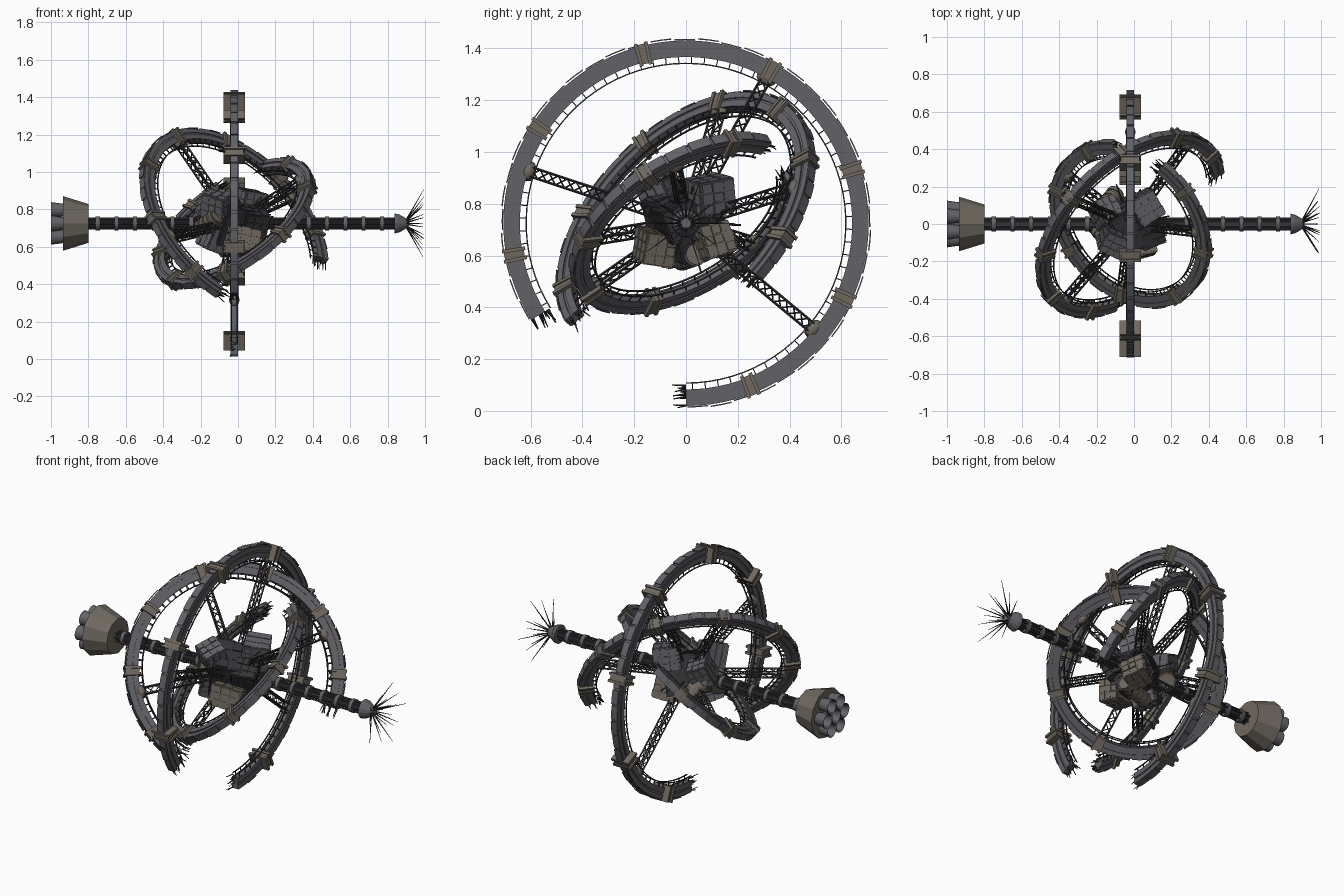
import bpy, bmesh, math, random
from mathutils import Matrix, Vector

if "Cube" in bpy.data.objects:
    bpy.data.objects.remove(bpy.data.objects["Cube"])

random.seed(7)
C = Vector((-0.02, 0, 0.725))
AXIS_X = Matrix.Rotation(math.pi / 2, 4, 'Y')
T = Matrix.Translation


def material(name, rgb):
    m = bpy.data.materials.new(name)
    m.diffuse_color = (*rgb, 1)
    m.use_nodes = True
    m.node_tree.nodes["Principled BSDF"].inputs["Base Color"].default_value = m.diffuse_color
    return m


STEEL = material("steel", (0.12, 0.12, 0.135))
TAN = material("tan_metal", (0.16, 0.14, 0.115))
DARK = material("dark_metal", (0.035, 0.035, 0.04))


def finish(bm, name, mat, smooth=False):
    me = bpy.data.meshes.new(name)
    bmesh.ops.recalc_face_normals(bm, faces=bm.faces[:])
    bm.to_mesh(me)
    bm.free()
    me.materials.append(mat)
    ob = bpy.data.objects.new(name, me)
    bpy.context.collection.objects.link(ob)
    if smooth:
        bpy.context.view_layer.objects.active = ob
        ob.select_set(True)
        bpy.ops.object.shade_smooth_by_angle()
        ob.select_set(False)


def box(bm, m, sx, sy, sz):
    bmesh.ops.create_cube(bm, size=1, matrix=m @ Matrix.Diagonal((sx, sy, sz, 1)))


def cone(bm, m, r1, r2, depth, seg=16, caps=True):
    bmesh.ops.create_cone(bm, cap_ends=caps, segments=seg, radius1=r1, radius2=r2, depth=depth, matrix=m)


def strut(bm, a, b, r, r2=None, seg=4):
    d = b - a
    m = T((a + b) / 2) @ d.to_track_quat('Z', 'Y').to_matrix().to_4x4()
    cone(bm, m, r, r if r2 is None else r2, d.length, seg)


def sweep(bm, base, r0, r1, z0, z1, a0, a1, steps):
    """Rectangular section swept along an arc."""
    prev = None
    for i in range(steps + 1):
        rot = base @ Matrix.Rotation(a0 + (a1 - a0) * i / steps, 4, 'Z')
        sec = [bm.verts.new(rot @ Vector(p)) for p in ((r0, 0, z0), (r1, 0, z0), (r1, 0, z1), (r0, 0, z1))]
        if prev:
            for k in range(4):
                bm.faces.new((prev[k], prev[(k + 1) % 4], sec[(k + 1) % 4], sec[k]))
        if i in (0, steps):
            bm.faces.new(sec)
        prev = sec


def truss(bm, a, b, half, n, side):
    """Four-chord lattice beam with zigzag bracing."""
    d = (b - a).normalized()
    e = side.normalized()
    f = d.cross(e)
    corners = [(e * i + f * j) * half for i, j in ((1, 1), (1, -1), (-1, -1), (-1, 1))]
    for k in range(4):
        c, c2 = corners[k], corners[(k + 1) % 4]
        strut(bm, a + c, b + c, 0.005)
        for i in range(n):
            p, q = a.lerp(b, i / n), a.lerp(b, (i + 1) / n)
            strut(bm, p + (c if i % 2 else c2), q + (c2 if i % 2 else c), 0.003)


def ring(name, start, end, R, clamps, clamp_w):
    u, e = Vector(start).normalized(), Vector(end).normalized()
    gap = u.angle(e)
    v = -(e - u * e.dot(u)).normalized()
    L = 2 * math.pi - gap
    n = u.cross(v)
    base = T(C) @ Matrix((u, v, n)).transposed().to_4x4()

    def at(a, r, z=0):
        return base @ Matrix.Rotation(a, 4, 'Z') @ T((r, 0, z))

    # main band, with raised flanges either side
    bm = bmesh.new()
    sweep(bm, base, R - 0.030, R + 0.028, -0.016, 0.016, 0, L, 80)
    for z in (-0.018, 0.018):
        sweep(bm, base, R + 0.006, R + 0.03, z - 0.003, z + 0.003, 0, L, 80)
        sweep(bm, base, R - 0.034, R - 0.004, z - 0.003, z + 0.003, 0, L, 80)
    finish(bm, name + "_band", STEEL)
    # segmented outer armour
    bm = bmesh.new()
    N = int(R * 62)
    for i in range(N):
        off = 0.004 * (i % 2)
        sweep(bm, base, R + 0.031 + off, R + 0.036 + off, -0.02, 0.02, L * (i + 0.06) / N, L * (i + 0.94) / N, 2)
    finish(bm, name + "_armour", STEEL)
    # inner rails with ties and torn ends
    bm = bmesh.new()
    for z in (-0.014, 0.014):
        sweep(bm, base, R - 0.061, R - 0.056, z - 0.003, z + 0.003, 0, L, 72)
        for i in range(int(R * 100)):
            box(bm, at(L * (i + 0.5) / int(R * 100), R - 0.044, z), 0.03, 0.004, 0.004)
    for a, s in ((0, -1), (L, 1)):
        for i in range(12):
            p = at(a, R + random.uniform(-0.055, 0.03), random.uniform(-0.018, 0.018))
            q = p @ Vector((random.uniform(-0.012, 0.012), s * random.uniform(0.02, 0.06), random.uniform(-0.01, 0.01)))
            strut(bm, p.translation, q, 0.004, 0.002)
    finish(bm, name + "_rails", DARK)
    # clamps: slabs around the band
    bm = bmesh.new()
    for i in range(clamps):
        a = L * (i + 0.5) / clamps
        for k in (-1, 0, 1):
            box(bm, at(a + k * 0.019 / R, R - 0.002), 0.09 if k else 0.078, 0.014 if k else 0.026,
                clamp_w if k else clamp_w * 0.85)
    finish(bm, name + "_clamps", TAN)
    # spokes with end pods
    bm, pods = bmesh.new(), bmesh.new()
    for i in range(3):
        a = L * (i + 0.5) / 3
        truss(bm, at(a, 0.12).translation, at(a, R - 0.04).translation, 0.018, int((R - 0.16) / 0.036), n)
        bmesh.ops.create_uvsphere(pods, u_segments=14, v_segments=8, radius=1,
                                  matrix=at(a, R - 0.036) @ Matrix.Diagonal((0.028, 0.04, 0.028, 1)))
    finish(bm, name + "_spokes", DARK)
    finish(pods, name + "_pods", TAN, True)


ring("outer_ring", (0, 0, -1), (0, -0.848, -0.53), 0.676, 7, 0.115)
ring("middle_ring", (-0.08, -0.44, -0.375), (0.47, 0.27, -0.2), 0.57, 7, 0.07)
ring("inner_ring", (0.17, 0.31, 0.31), (-0.08, 0.42, 0.2), 0.458, 7, 0.07)


def on_axis(x):
    return T((x, 0, C.z)) @ AXIS_X


# axial spine with rails and collars
bm = bmesh.new()
cone(bm, on_axis(0.03), 0.022, 0.022, 1.68, 10)
for k in range(6):
    o = Vector((0, math.cos(k * math.pi / 3), math.sin(k * math.pi / 3))) * 0.028
    strut(bm, Vector((-0.81, 0, C.z)) + o, Vector((0.86, 0, C.z)) + o, 0.007, seg=6)
finish(bm, "spine", DARK)
bm = bmesh.new()
for i in range(6):
    for x in (0.28 + i * 0.098, -0.25 - i * 0.1):
        cone(bm, on_axis(x), 0.039, 0.039, 0.022, 14)
finish(bm, "spine_collars", STEEL, True)

# engine block and nozzles
bm = bmesh.new()
cone(bm, on_axis(-0.868), 0.146, 0.104, 0.136, 12)
finish(bm, "engine_block", TAN)
bm = bmesh.new()
for k in range(7):
    r = 0.082 if k else 0
    m = T((0, r * math.cos(k * math.pi / 3), r * math.sin(k * math.pi / 3))) @ on_axis(-0.967)
    cone(bm, m, 0.043, 0.034, 0.066, 16, False)
    cone(bm, m, 0.036, 0.028, 0.064, 16, False)
    cone(bm, m @ T((0, 0, 0.02)), 0.032, 0.032, 0.006, 16)
finish(bm, "engine_nozzles", STEEL, True)

# antenna head and spikes
bm = bmesh.new()
cone(bm, on_axis(0.848), 0.055, 0.05, 0.02, 14)
cone(bm, on_axis(0.885), 0.052, 0.02, 0.055, 14)
finish(bm, "antenna_head", STEEL)
bm = bmesh.new()
for i in range(20):
    a = i * 2 * math.pi / 20
    r = (0.19, 0.1, 0.15, 0.06)[i % 4]
    d = Vector((0, math.cos(a), math.sin(a)))
    o = Vector((0.895, 0, C.z))
    strut(bm, o + d * 0.012, Vector((0.995 - random.random() * 0.02, 0, C.z)) + d * r, 0.0045, 0.001)
finish(bm, "antenna_spikes", DARK)


# hub modules: panelled blocks (centre offset, size, turn)
def rot(x, y, z):
    return (Matrix.Rotation(math.radians(z), 4, 'Z') @ Matrix.Rotation(math.radians(y), 4, 'Y')
            @ Matrix.Rotation(math.radians(x), 4, 'X'))


blocks = [((0.08, 0.09, 0.11), (0.14, 0.15, 0.13), (10, 8, 30), STEEL),
          ((0.04, -0.12, -0.09), (0.17, 0.12, 0.12), (-8, 10, 15), TAN),
          ((-0.09, -0.09, 0.1), (0.13, 0.12, 0.13), (20, 15, -25), STEEL),
          ((0.08, 0.10, -0.07), (0.12, 0.13, 0.12), (15, -10, 25), TAN),
          ((-0.13, 0.06, 0.06), (0.12, 0.13, 0.13), (-15, 25, 20), STEEL),
          ((-0.1, -0.05, -0.09), (0.14, 0.13, 0.11), (12, 20, 35), STEEL),
          ((0.1, -0.04, 0.01), (0.13, 0.13, 0.13), (25, 5, 20), DARK),
          ((0.0, 0.0, 0.0), (0.24, 0.22, 0.22), (20, 10, 30), DARK)]
for i, (p, s, t, mat) in enumerate(blocks):
    bm = bmesh.new()
    m = T(C + Vector(p)) @ rot(*t)
    box(bm, m, *s)
    for ax in range(3):
        o = [k for k in range(3) if k != ax]
        for sg in (-1, 1):
            for a in (-1, 0, 1):
                for b in (-1, 0, 1):
                    h = random.choice((0.004, 0.008, 0.014))
                    pos, sz = Vector((0, 0, 0)), [0, 0, 0]
                    pos[ax], sz[ax] = sg * s[ax] / 2, h
                    pos[o[0]], sz[o[0]] = a * s[o[0]] * 0.32, s[o[0]] * 0.28
                    pos[o[1]], sz[o[1]] = b * s[o[1]] * 0.32, s[o[1]] * 0.28
                    box(bm, m @ T(pos), *sz)
    finish(bm, f"hub_block_{i}", mat)

# banded tanks on the hub
for i, (p, d, r) in enumerate([((-0.12, 0.11, -0.03), (0.4, 0.5, -0.6), 0.05),
                               ((0.02, 0.01, -0.13), (1, 0.3, 0.1), 0.045),
                               ((-0.14, -0.06, 0.0), (0.5, -0.6, 0.4), 0.05)]):
    bm = bmesh.new()
    m = T(C + Vector(p)) @ Vector(d).to_track_quat('Z', 'Y').to_matrix().to_4x4()
    cone(bm, m, r * 0.88, r * 0.88, 0.2, 16)
    for k in range(5):
        cone(bm, m @ T((0, 0, -0.08 + k * 0.04)), r, r, 0.024, 16)
    finish(bm, f"hub_tank_{i}", TAN, True)

# small hub masts
bm = bmesh.new()
for i in range(14):
    d = Vector([random.gauss(0, 1) for _ in range(3)]).normalized()
    strut(bm, C + d * 0.1, C + d * random.uniform(0.19, 0.24), 0.004)
finish(bm, "hub_masts", DARK)
